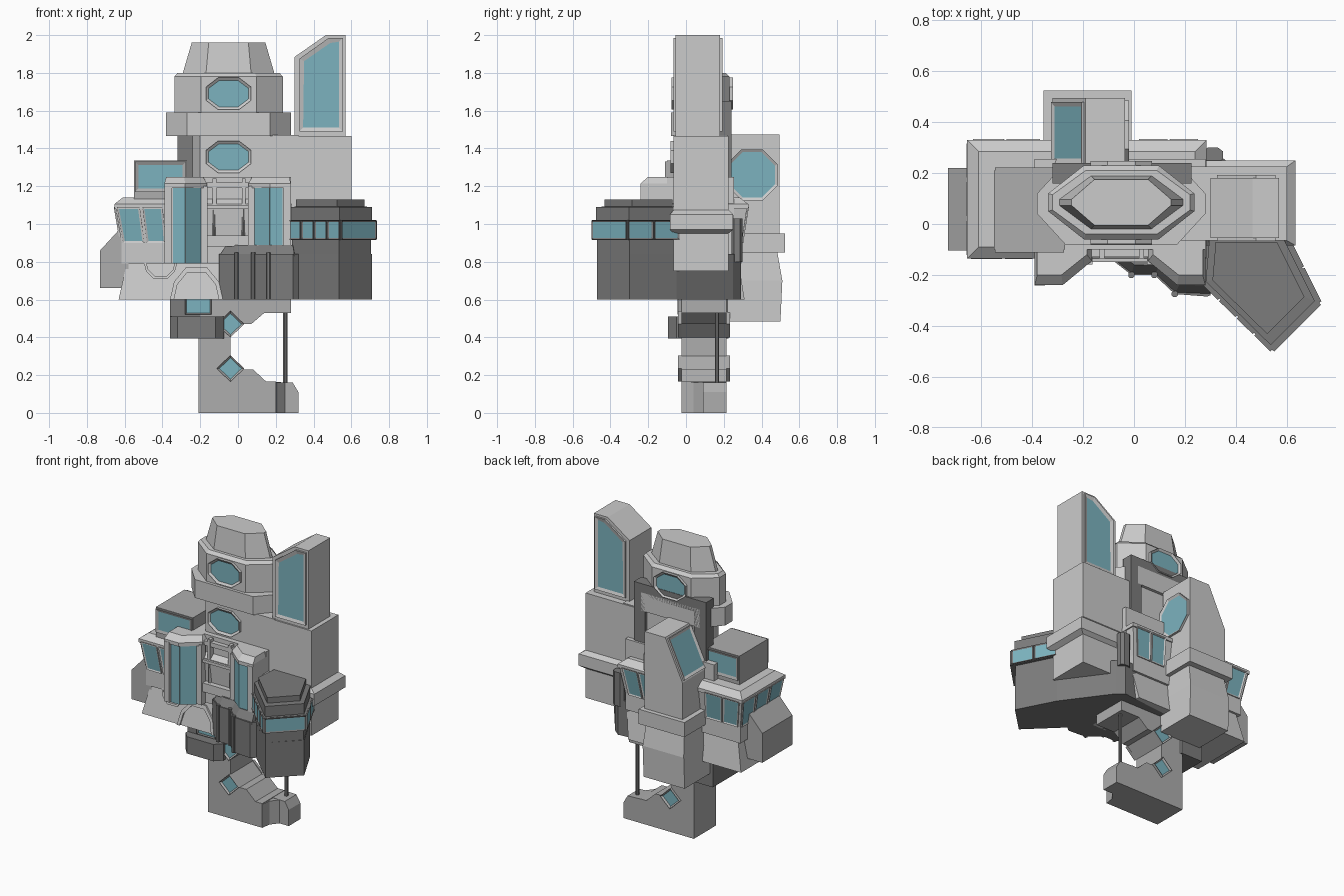
import bpy, bmesh, math
from mathutils import Vector as V

if "Cube" in bpy.data.objects:
    bpy.data.objects.remove(bpy.data.objects["Cube"])


def material(name, rgb):
    m = bpy.data.materials.new(name)
    m.diffuse_color = (*rgb, 1)
    m.use_nodes = True
    m.node_tree.nodes["Principled BSDF"].inputs["Base Color"].default_value = m.diffuse_color
    return m


LIGHT = material("light_grey", (0.62, 0.62, 0.62))
MID = material("mid_grey", (0.42, 0.42, 0.42))
DARK = material("dark_grey", (0.2, 0.2, 0.2))
GLASS = material("teal_glass", (0.2, 0.45, 0.52))


def finish(name, bm, *mats):
    bmesh.ops.recalc_face_normals(bm, faces=bm.faces)
    me = bpy.data.meshes.new(name)
    bm.to_mesh(me)
    bm.free()
    for m in mats:
        me.materials.append(m)
    ob = bpy.data.objects.new(name, me)
    bpy.context.collection.objects.link(ob)
    return ob


def loft(name, rings, mat=LIGHT):
    """Skin a stack of equal-sized closed 3D rings and cap both ends."""
    bm = bmesh.new()
    vs = [[bm.verts.new(p) for p in r] for r in rings]
    n = len(vs[0])
    for a, b in zip(vs, vs[1:]):
        for i in range(n):
            j = (i + 1) % n
            bm.faces.new((a[i], a[j], b[j], b[i]))
    bm.faces.new(vs[0][::-1])
    bm.faces.new(vs[-1])
    return finish(name, bm, mat)


def at(poly, d, axis="z"):
    """Place a 2D outline at depth d along an axis."""
    f = {"z": lambda a, b: (a, b, d), "y": lambda a, b: (a, d, b), "x": lambda a, b: (d, a, b)}[axis]
    return [f(*p) for p in poly]


def prism(name, poly, lo, hi, axis="z", mat=LIGHT):
    return loft(name, [at(poly, lo, axis), at(poly, hi, axis)], mat)


def rect(x0, x1, y0, y1):
    return [(x0, y0), (x1, y0), (x1, y1), (x0, y1)]


def octa(cx, cy, hx, hy, fx, fy):
    """Octagon with half sizes hx, hy and half flats fx, fy."""
    return [(cx + a, cy + b) for a, b in ((-fx, -hy), (fx, -hy), (hx, -fy), (hx, fy),
                                          (fx, hy), (-fx, hy), (-hx, fy), (-hx, -fy))]


def box(name, x0, x1, y0, y1, z0, z1, mat=LIGHT):
    return prism(name, rect(x0, x1, y0, y1), z0, z1, "z", mat)


def window(name, pts, out, t=0.012, w=0.018, frame=LIGHT):
    """Raised frame with a recessed pane; w=0 gives a plain pane."""
    bm = bmesh.new()
    f = bm.faces.new([bm.verts.new(p) for p in pts])
    f.normal_update()
    n = f.normal.copy()
    if n.dot(V(out)) < 0:
        n.negate()
    r = bmesh.ops.extrude_face_region(bm, geom=[f], use_keep_orig=True)["geom"]
    top = [g for g in r if isinstance(g, bmesh.types.BMFace)][0]
    bmesh.ops.translate(bm, vec=n * t, verts=top.verts[:])
    bmesh.ops.recalc_face_normals(bm, faces=bm.faces)
    if w:
        bmesh.ops.inset_region(bm, faces=[top], thickness=w)
        bmesh.ops.translate(bm, vec=-n * t * 0.6, verts=top.verts[:])
    top.material_index = 1
    return finish(name, bm, frame, GLASS)


def band_windows(name, b0, b1, t0, t1, spans, out, frame=LIGHT, w=0.014):
    """Row of panes on the quad b0-b1-t1-t0; spans are (start, end) fractions."""
    b0, b1, t0, t1 = map(V, (b0, b1, t0, t1))
    for i, (u, v) in enumerate(spans):
        window(f"{name}_{i}", [b0.lerp(b1, u), b0.lerp(b1, v), t0.lerp(t1, v), t0.lerp(t1, u)],
               out, 0.008, w, frame)


def even(n, gap=0.02):
    return [(i / n + gap, (i + 1) / n - gap) for i in range(n)]


# Foot and stalk: one notched side profile, plus the stepped toe
prism("stalk", [(-.21, 0), (.2, 0), (.2, .165), (.15, .165), (.08, .23), (.03, .23), (-.04, .30),
                (-.04, .40), (.03, .47), (.07, .47), (.14, .53), (.28, .53), (.28, .62), (-.21, .62)],
      -.025, .215, "y", MID)
prism("toe", [(.15, 0), (.32, 0), (.32, .11), (.29, .16), (.15, .165)], .09, .215, "y", MID)
prism("toe_corner", [(.2, -.025), (.21, .04), (.25, .09), (.2, .09)], 0, .16, "z", MID)
for z in (.235, .47):
    d = [(-.04, z - .07), (.033, z), (-.04, z + .07), (-.113, z)]
    window("diamond_window_front", at(d, -.025, "y"), (0, -1, 0), .018, .014, MID)
    window("diamond_window_back", at(d, .215, "y"), (0, 1, 0), .018, .014, MID)
prism("support_pole", octa(.25, .165, .011, .011, .005, .005), .15, .55, "z", DARK)

# Dark ledge under the hull
prism("under_ledge", [(-.36, -.05), (-.32, -.095), (-.12, -.095), (-.075, -.05), (-.075, .1),
                      (-.2, .225), (-.36, .225)], .395, .51, "z", DARK)
box("under_ledge_back", -.36, -.2, -.03, .225, .5, .62, DARK)
window("under_window", at(rect(-.28, -.14, .52, .61), -.035, "y"), (0, -1, 0), .01, .012, DARK)

# Main hull: flared skirt, wall, outward leaning window band and rim
loft("hull_skirt", [at(rect(-.632, .22, -.135, .31), .6), at(rect(-.59, .25, -.1, .28), .79)])
box("hull_wall", -.617, .25, -.11, .295, .79, .9)
LO, HI = rect(-.617, .25, -.11, .295), rect(-.65, .28, -.13, .325)
loft("window_band", [at(LO, .9), at(HI, 1.1)])
loft("hull_rim", [at(rect(-.655, .285, -.135, .33), 1.08), at(rect(-.655, .285, -.135, .33), 1.105),
                  at(rect(-.61, .24, -.09, .285), 1.14)])
lo, hi = at(LO, .9), at(HI, 1.09)
band_windows("hull_front_window", lo[0], lo[1], hi[0], hi[1], [(.01, .14), (.155, .27)], (0, -1, 0))
band_windows("hull_back_window", lo[2], lo[3], hi[2], hi[3],
             [(.03, .15), (.16, .28), (.7, .84), (.85, .98)], (0, 1, 0))
band_windows("hull_left_window", lo[3], lo[0], hi[3], hi[0], even(3), (-1, 0, 0))
prism("left_pod", [(-.73, .66), (-.58, .66), (-.58, .98), (-.62, .98), (-.73, .86)], -.105, .22, "y", MID)
for a, b, c, r in ((-.41, .8, .09, .09), (-.22, .6, .14, -.17)):
    # Half-octagon trims on the sloping skirt
    o = [(-1, 0), (-.85, -.55), (-.4, -1), (.4, -1), (.85, -.55), (1, 0)]
    poly = [(a + c * u, b + r * v) for u, v in o] + [(a + .85 * c * u, b + .85 * r * v) for u, v in o[::-1]]
    sk = lambda z: -.135 + .035 * (z - .6) / .19
    loft("skirt_trim", [[(x, sk(z) + .004, z) for x, z in poly], [(x, sk(z) - .012, z) for x, z in poly]])

# Cabin on the left roof
box("roof_cabin", -.55, -.27, -.1, .21, 1.12, 1.335, MID)
for y, s in ((-.1, -1), (.21, 1)):
    window("cabin_window", at(rect(-.545, -.275, 1.17, 1.33), y, "y"), (0, s, 0), .012, .025, MID)

# Central block with two bay windows and a mullioned recess
box("central_block", -.39, .28, -.1, .255, .7, 1.25)
for s, z0 in ((-1, .79), (1, .89)):
    X = lambda d: -.055 + s * d
    prism("bay_wall", [(X(.335), -.08), (X(.335), -.225), (X(.225), -.225), (X(.115), -.135), (X(.115), -.08)],
          z0 - .1 * (s > 0), 1.215)
    loft("bay_roof", [at([(X(.335), -.08), (X(.335), -.24), (X(.225), -.24), (X(.11), -.145), (X(.11), -.08)], 1.19),
                      at([(X(.335), -.08), (X(.335), -.24), (X(.225), -.24), (X(.11), -.145), (X(.11), -.08)], 1.215),
                      at([(X(.325), -.08), (X(.325), -.2), (X(.23), -.2), (X(.13), -.12), (X(.13), -.08)], 1.25)])
    for a, ya, b, yb in ((.29, -.225, .225, -.225), (.225, -.225, .145, -.16)):
        window("bay_pane", [(X(a), ya, z0), (X(b), yb, z0), (X(b), yb, 1.19), (X(a), ya, 1.19)],
               (-s * .3, -1, 0), .005, 0)
    for a, ya in ((.315, -.232), (.127, -.15)):
        box("bay_jamb", X(a) - .02, X(a) + .02, ya - .01, ya + .03, z0, 1.2)
for x0, x1 in ((-.17, -.13), (-.125, .025), (.03, .07)):
    window("recess_window", at(rect(x0, x1, .93, 1.09), -.1, "y"), (0, -1, 0), .03, .01)
box("recess_ledge", -.17, .07, -.15, -.09, 1.08, 1.1)
box("recess_sill", -.17, .07, -.15, -.09, .88, .94)
for x in (-.125, .03):
    box("recess_post", x - .01, x + .01, -.135, -.09, 1.09, 1.24)
box("recess_lintel", -.17, .07, -.13, -.09, 1.19, 1.22)

# Central tower
prism("tower_base", [(-.24, .03), (-.2, -.065), (.32, -.065), (.32, .22), (-.2, .22), (-.24, .13)], 1.2, 1.47)
prism("tower_collar", octa(-.05, .08, .33, .16, .22, .04), 1.465, 1.59)
T = octa(-.05, .085, .287, .145, .147, .035)
loft("tower_drum", [at(T, 1.58), at(T, 1.78), at(octa(-.05, .085, .27, .125, .14, .03), 1.8)])
loft("tower_cap", [at(octa(-.05, .085, .245, .105, .12, .012), 1.79),
                   at(octa(-.05, .085, .195, .09, .105, .012), 1.96)])
for z, y, s in ((1.69, -.06, -1), (1.355, -.065, -1), (1.69, .23, 1)):
    window("tower_window", at(octa(-.05, z, .12, .085, .055, .035), y, "y"), (0, s, 0), .018, .016)

# Dark arch frame behind the tower
prism("rear_arch", [(-.32, 1.1), (-.32, 1.65), (.225, 1.65), (.225, 1.1), (.14, 1.1), (.14, 1.565),
                    (-.23, 1.565), (-.23, 1.1)], .16, .24, "y", DARK)
box("rear_panel", -.23, .14, .17, .215, 1.2, 1.57)

# Right block with band and tall fin
box("right_block", .14, .6, -.065, .225, .75, 1.465)
R0, R1 = rect(.26, .6, -.065, .225), rect(.26, .635, -.085, .25)
loft("right_block_band", [at(R0, .95), at(R1, .97), at(R1, 1.05), at(R0, 1.075)])
prism("fin", [(.3, 1.46), (.57, 1.46), (.57, 2), (.465, 2), (.3, 1.885)], -.055, .18, "y")
for y, s in ((-.055, -1), (.18, 1)):
    window("fin_window", at([(.325, 1.49), (.555, 1.49), (.555, 1.985), (.48, 1.985), (.325, 1.875)], y, "y"),
           (0, s, 0), .012, .028)

# Rear tower with sloped skylight
loft("rear_tower_base", [at(rect(-.34, -.03, .22, .5), .485), at(rect(-.34, -.03, .22, .51), .7),
                         at(rect(-.32, -.04, .22, .48), .87)])
box("rear_tower_band", -.355, -.01, .22, .525, .85, .95)
prism("rear_tower", [(-.32, .94), (-.035, .94), (-.035, 1.475), (-.19, 1.475), (-.32, 1.2)], .235, .495, "y")
window("skylight", [(-.316, .24, 1.21), (-.316, .48, 1.21), (-.196, .48, 1.464), (-.196, .24, 1.464)],
       (-1, 0, .5), .012, .025)
window("rear_octagon_window", at(octa(.35, 1.26, .135, .135, .056, .056), -.035, "x"), (1, 0, 0), .015, .016)

# Dark lower hull, balcony and pointed prow
prism("lower_hull", [(-.1, -.13), (-.01, -.2), (.08, -.2), (.16, -.275), (.29, -.285), (.32, -.26), (.535, -.47),
                     (.71, -.3), (.58, -.05), (.36, .25), (.31, .29), (-.08, .25)], .6, .84, "z", DARK)
loft("balcony_cap", [at([(-.1, -.05), (-.1, -.13), (-.01, -.2), (.08, -.2), (.16, -.275), (.3, -.28), (.32, -.05)], .83),
                     at([(-.06, -.05), (-.06, -.11), (0, -.16), (.1, -.165), (.18, -.235), (.29, -.24), (.3, -.05)], .89)],
     DARK)
for x, y in ((-.01, -.2), (.08, -.2), (.16, -.275)):
    prism("balcony_rib", octa(x, y, .012, .012, .006, .006), .6, .85, "z", DARK)


def prow(k):
    c = V((.45, -.2))
    return [tuple(c + (V(p) - c) * k) for p in ((.535, -.47), (.705, -.3), (.58, -.05), (.3, -.05), (.285, -.225))]


prism("prow_body", prow(1), .83, 1.08, "z", DARK)
B = prow(1.1)
prism("prow_band", B, .915, 1.02, "z", DARK)
loft("prow_roof", [at(prow(1.02), 1.02), at(prow(1.02), 1.09), at(prow(.86), 1.092), at(prow(.86), 1.13)], DARK)
for (a, b), n, out in (((4, 0), 4, (-1, -1, 0)), ((0, 1), 1, (1, -1, 0)), ((1, 2), 2, (1, .5, 0))):
    band_windows("prow_window", (*B[a], .918), (*B[b], .918), (*B[a], 1.018), (*B[b], 1.018),
                 even(n, .01), out, DARK, .012)
prism("rear_corner_post", octa(.31, .27, .04, .03, .02, .015), .8, 1.03, "z", DARK)
